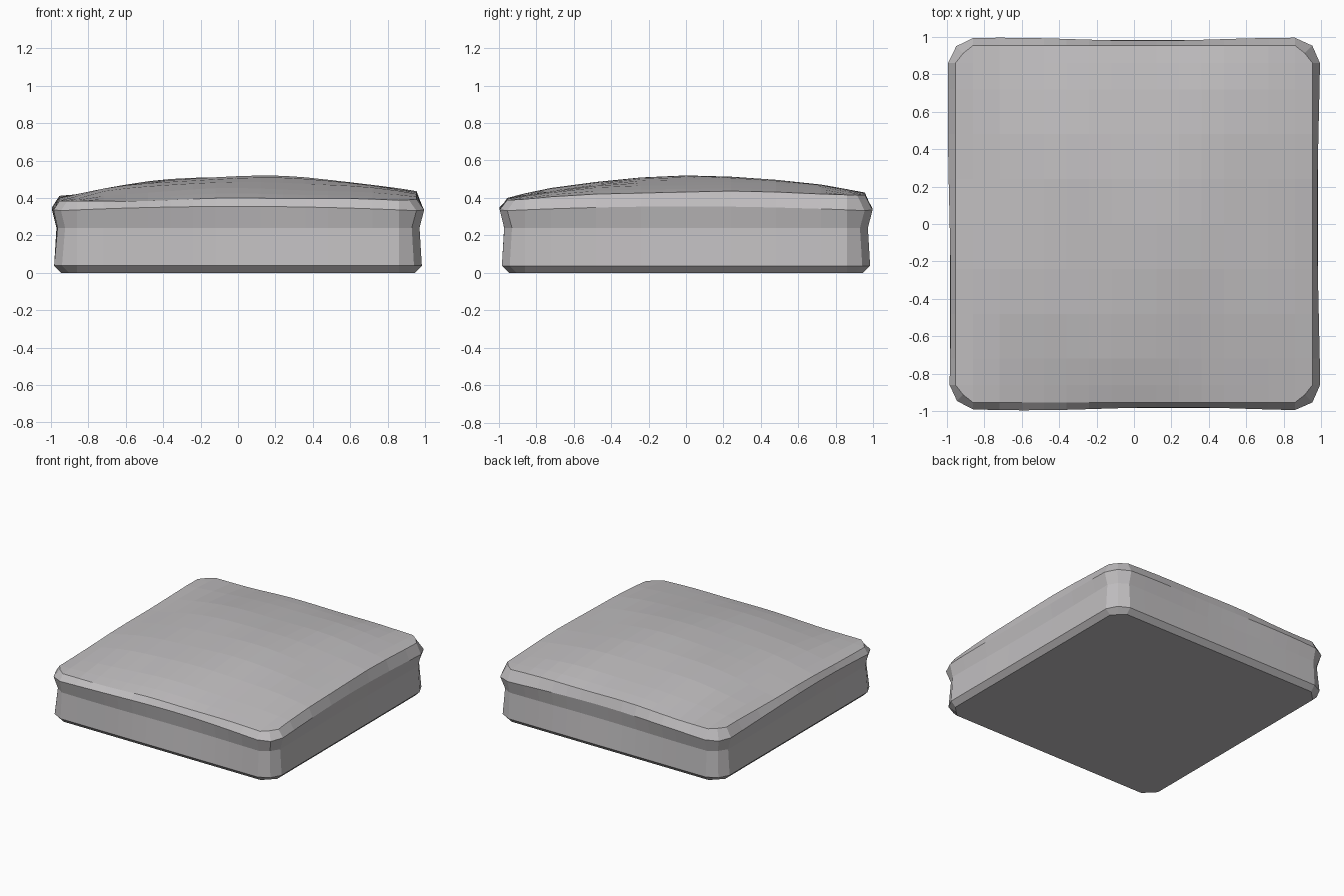
import bpy
import bmesh
import math

if "Cube" in bpy.data.objects:
    bpy.data.objects.remove(bpy.data.objects["Cube"])

# Grid lines across the slab; the outermost lines form the rounded rim
HALF = 0.955
xs = [-HALF, -0.86] + [i * 0.12 for i in range(-6, 7)] + [0.86, HALF]
ys = [-HALF, -0.86] + [i * 0.24 for i in range(-3, 4)] + [0.86, HALF]
nx, ny = len(xs), len(ys)


def top_height(x, y):
    """Gently domed, uneven top surface."""
    u = 1 - min(1, abs(x - 0.04) / 0.98) ** 2.2
    v = 1 - min(1, abs(y) / 0.96) ** 2.2
    ripple = 0.006 * math.sin(6.5 * x + 2 * y + 0.4) * math.cos(5 * y - 1.5 * x + 0.6)
    return 0.395 + 0.015 * (u + v) + 0.09 * u * v + 0.015 * y + 0.006 * x + ripple


def ring_point(i, j, half):
    """Outline position for a rim grid index, with the corner cut off."""
    x, y = xs[i], ys[j]
    on_x, on_y = i in (0, nx - 1), j in (0, ny - 1)
    if on_x and on_y:
        half -= 0.042
    if on_x:
        x = math.copysign(half, x)
    if on_y:
        y = math.copysign(half, y)
    return x, y


bm = bmesh.new()

# Domed top grid
top = {}
for i in range(nx):
    for j in range(ny):
        x, y = ring_point(i, j, HALF)
        top[i, j] = bm.verts.new((x, y, top_height(x, y)))
for i in range(nx - 1):
    for j in range(ny - 1):
        bm.faces.new((top[i, j], top[i + 1, j], top[i + 1, j + 1], top[i, j + 1]))

# Rim indices in counter-clockwise order
rim = ([(i, 0) for i in range(nx - 1)] + [(nx - 1, j) for j in range(ny - 1)]
       + [(i, ny - 1) for i in range(nx - 1, 0, -1)] + [(0, j) for j in range(ny - 1, 0, -1)])

# Side walls: overhanging lip, waist, foot and bevelled base
above = [top[k] for k in rim]
for half, z, wave in ((0.988, 0.345, 0.008), (0.966, 0.24, 0.005), (0.983, 0.038, 0.0), (0.945, 0.0, 0.0)):
    ring = []
    for i, j in rim:
        s = wave * math.sin(4 * xs[i] - 3 * ys[j] + 1)
        x, y = ring_point(i, j, half + s)
        dz = 0.0
        if z > 0.3:
            dz = 0.01 - 0.025 * min(abs(x), abs(y)) ** 2
        ring.append(bm.verts.new((x, y, z + dz)))
    n = len(ring)
    for k in range(n):
        m = (k + 1) % n
        bm.faces.new((above[k], ring[k], ring[m], above[m]))
    above = ring

# Flat underside
bm.faces.new(list(reversed(above)))
bmesh.ops.recalc_face_normals(bm, faces=bm.faces[:])

mesh = bpy.data.meshes.new("stone_slab")
bm.to_mesh(mesh)
bm.free()
slab = bpy.data.objects.new("stone_slab", mesh)
bpy.context.collection.objects.link(slab)

# Plain stone colour
grey = bpy.data.materials.new("stone grey")
grey.diffuse_color = (0.53, 0.515, 0.525, 1)
grey.use_nodes = True
grey.node_tree.nodes["Principled BSDF"].inputs["Base Color"].default_value = grey.diffuse_color
mesh.materials.append(grey)
